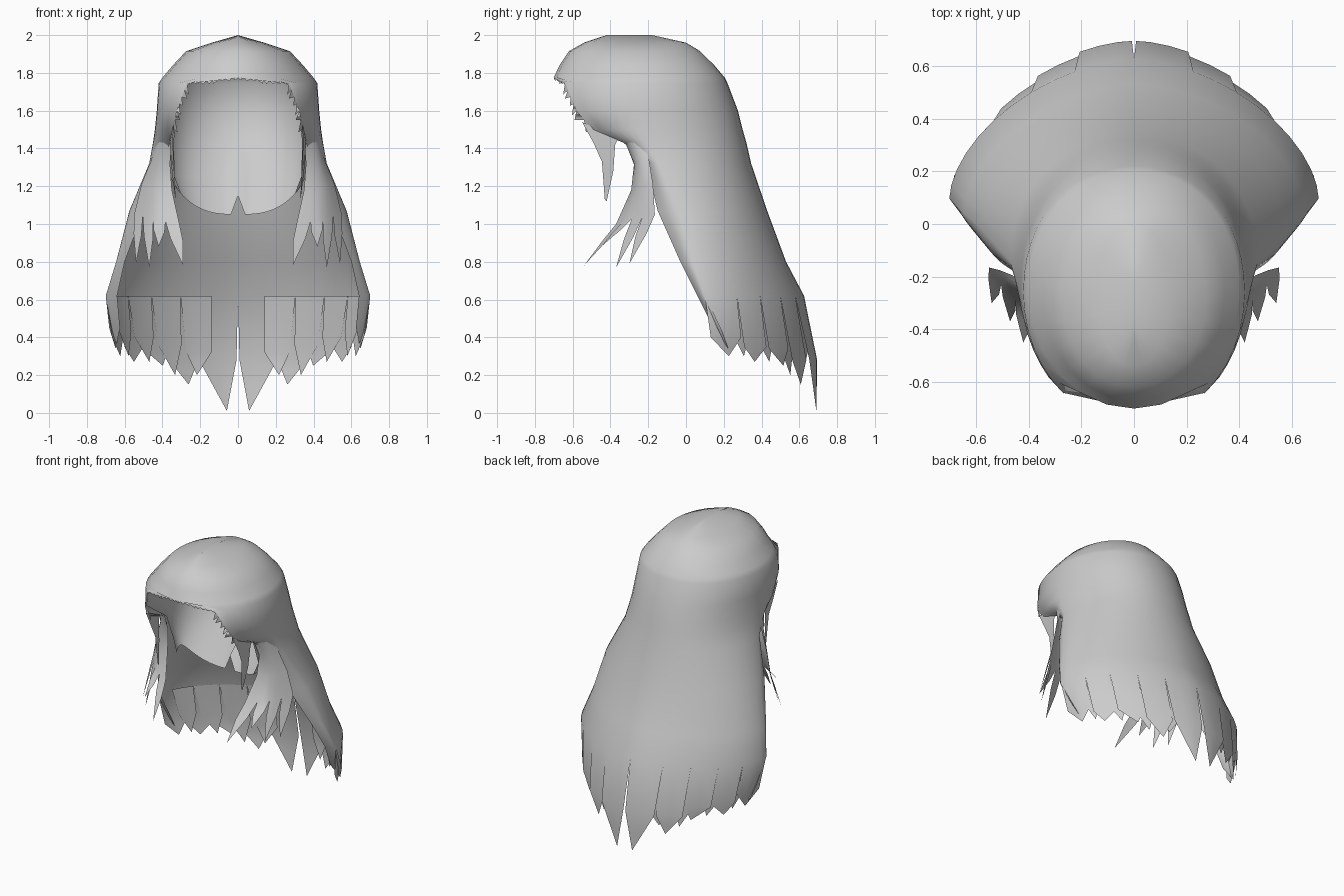
import bpy, bmesh, math, random
from mathutils import Vector as V

if "Cube" in bpy.data.objects:
    bpy.data.objects.remove(bpy.data.objects["Cube"])

random.seed(4)
mat = bpy.data.materials.new("hair_grey")
mat.diffuse_color = (0.6, 0.6, 0.6, 1)
mat.use_nodes = True
mat.node_tree.nodes["Principled BSDF"].inputs["Base Color"].default_value = mat.diffuse_color


def finish(name, bm):
    """Weld, smooth and mirror a half sheet across x = 0."""
    bmesh.ops.remove_doubles(bm, verts=bm.verts, dist=0.0005)
    bmesh.ops.recalc_face_normals(bm, faces=bm.faces)
    for f in bm.faces:
        f.smooth = True
    me = bpy.data.meshes.new(name)
    bm.to_mesh(me)
    bm.free()
    me.materials.append(mat)
    ob = bpy.data.objects.new(name, me)
    bpy.context.collection.objects.link(ob)
    ob.modifiers.new("mirror", 'MIRROR').merge_threshold = 0.001
    return ob


def sheet(bm, rows):
    """Quad sheet through rows of points."""
    vs = [[bm.verts.new(p) for p in r] for r in rows]
    for a, b in zip(vs, vs[1:]):
        for i in range(len(a) - 1):
            bm.faces.new((a[i], a[i + 1], b[i + 1], b[i]))


def strand(bm, top, drop, tip, narrow=.08):
    """Tapered lock hanging from a row of points."""
    mid = [p + drop for p in top]
    centre = sum(mid, V()) / len(mid)
    mid = [p.lerp(centre, narrow) for p in mid]
    low = [p.lerp(tip, 0.5) for p in mid]
    sheet(bm, [top, mid, low])
    t = bm.verts.new(tip)
    vs = [bm.verts.new(p) for p in low]
    for a, b in zip(vs, vs[1:]):
        bm.faces.new((a, b, t))


def half_ring(z, w, yc, yb, xe, ye):
    """Half slice, pointed towards the hem: back centre -> widest -> front."""
    power = .95 if z > 1.4 else 1.18 - .23 * (z - .62) / .78
    pts = []
    for i in range(13):
        a = math.pi / 2 * i / 12
        c = max(0, math.cos(a))
        pts.append(V((w * math.sin(a) ** power,
                      yc + (yb - yc) * c ** power, z)))
    end = math.acos(min(1, xe / w)) if w else math.pi / 2
    for i in range(1, 7):
        a = end * i / 6
        pts.append(V((w * max(0, math.cos(a)),
                      yc + (ye - yc) * math.sin(a) / math.sin(end), z)))
    return pts


# Long outer hair: height, half width, widest y, back y, front edge x and y
outer = [
    (2.00, 0, -.30, -.18, 0, -.42),
    (1.96, .14, -.28, .00, 0, -.54),
    (1.915, .275, -.28, .075, 0, -.62),
    (1.84, .345, -.27, .15, 0, -.67),
    (1.775, .40, -.26, .205, 0, -.70),
    (1.745, .42, -.26, .22, .27, -.64),
    (1.60, .43, -.24, .275, .325, -.58),
    (1.50, .44, -.22, .30, .34, -.50),
    (1.43, .45, -.20, .32, .36, -.33),
    (1.32, .47, -.14, .345, .41, -.21),
    (1.07, .575, -.02, .43, .50, -.15),
    (0.80, .645, .04, .53, .60, -.03),
    (0.62, .70, .10, .625, .64, .06),
]
bm = bmesh.new()
rows = [half_ring(*r) for r in outer]
sheet(bm, rows)
hem = [p.copy() for p in rows[-1]]


def hem_strand(i, j, shoulder, tip_z, bias, narrow=.05, inset=1, flow=None):
    """Tapered strand hanging between two hem points."""
    top = [V((p.x * inset, p.y * inset, p.z)) for p in hem[i:j + 1]]
    m = top[0].lerp(top[-1], bias)
    s = m.x / 0.7
    upper = flow or V((-.15 * s, .22 - .1 * s, -1))
    lower = flow or V((-.15 * s, .13, -1))
    strand(bm, top, upper * (.62 - shoulder), m + lower * (.62 - tip_z), narrow)


# Ragged strands along the hem, the last one sweeping back from the front edge
for args in [(0, 3, .28, .01, .3, .12), (3, 5, .28, .15, .4), (5, 7, .34, .25, .3),
             (7, 9, .35, .27, .6), (9, 12, .40, .30, .5)]:
    hem_strand(*args)
hem_strand(12, 18, .45, .34, .4, flow=V((-.1, .5, -1)))
finish("long_hair", bm)

# Second layer of thinner strands just inside the hem
bm = bmesh.new()
for args in [(2, 4, .32, .2, .6), (4, 6, .36, .20, .4),
             (6, 8, .40, .27, .4), (8, 10, .43, .30, .5)]:
    hem_strand(*args, narrow=.2, inset=.985)
finish("inner_hem_strands", bm)

# Inner cap that lines the head, ending in a curved nape edge with a notch
inner = [
    (1.93, 0, -.30, -.20, 0, -.45),
    (1.87, .25, -.27, .04, 0, -.58),
    (1.785, .36, -.25, .13, 0, -.67),
    (1.745, .38, -.25, .15, .27, -.63),
    (1.60, .39, -.24, .17, .325, -.565),
    (1.43, .38, -.20, .12, .34, -.32),
    (1.25, .36, -.18, .02, .335, -.25),
    (1.05, .32, -.19, -.09, .30, -.26),
]
rows = [half_ring(*r) for r in inner]
for p in rows[-1]:
    p.z += .13 * (p.x / .32) ** 3
rows[-1][0].z = 1.15
bm = bmesh.new()
sheet(bm, rows)
finish("inner_cap", bm)

# Side locks flaring forward beside the face: z, front x y, back x y
lock = [(1.45, .35, -.33, .43, -.22), (1.33, .36, -.275, .46, -.195),
        (1.20, .35, -.29, .51, -.175), (1.03, .31, -.37, .55, -.165)]
rows = []
for k, (z, x0, y0, x1, y1) in enumerate(lock):
    row = []
    for i in range(9):
        t = i / 8
        bulge = .02 * math.sin(math.pi * t)
        row.append(V((x0 + (x1 - x0) * t + bulge, y0 + (y1 - y0) * t - bulge,
                      z + (.05 * t - .03) * k / 3)))
    rows.append(row)
bm = bmesh.new()
sheet(bm, rows)
tips = [(.29, -.54, .78), (.42, -.45, .88), (.47, -.37, .77), (.54, -.30, .79)]
for n, tip in enumerate(tips):
    top = rows[-1][2 * n:2 * n + 3]
    tip = V(tip)
    strand(bm, top, (tip - top[1]) * .4, tip, .12)
finish("side_locks", bm)

# Loose narrow strand at each temple
bm = bmesh.new()
sheet(bm, [[V((.34, -.55, 1.54)), V((.36, -.36, 1.45))],
           [V((.345, -.49, 1.43)), V((.36, -.375, 1.42))],
           [V((.34, -.445, 1.33)), V((.35, -.385, 1.28))],
           [V((.33, -.43, 1.13)), V((.33, -.42, 1.12))]])
finish("temple_strands", bm)

# Jagged fringe teeth along the edge of the face opening
edge = [V((0, -.70, 1.775)), V((.27, -.64, 1.745)), V((.325, -.58, 1.60)),
        V((.34, -.50, 1.50))]
bm = bmesh.new()
for (a, b), n in zip(zip(edge, edge[1:]), (8, 4, 2)):
    side = 0 if a.x == 0 else 1
    for i in range(n):
        p, q = a.lerp(b, i / n), a.lerp(b, (i + 1) / n)
        size = random.uniform(.6, 1.3)
        tip = p.lerp(q, random.uniform(.3, 1)) + V(
            (-.018 * side, -.02 * side, -.015 - .01 * side)) * size
        bm.faces.new([bm.verts.new(c) for c in (p, q, tip)])
finish("fringe", bm)
